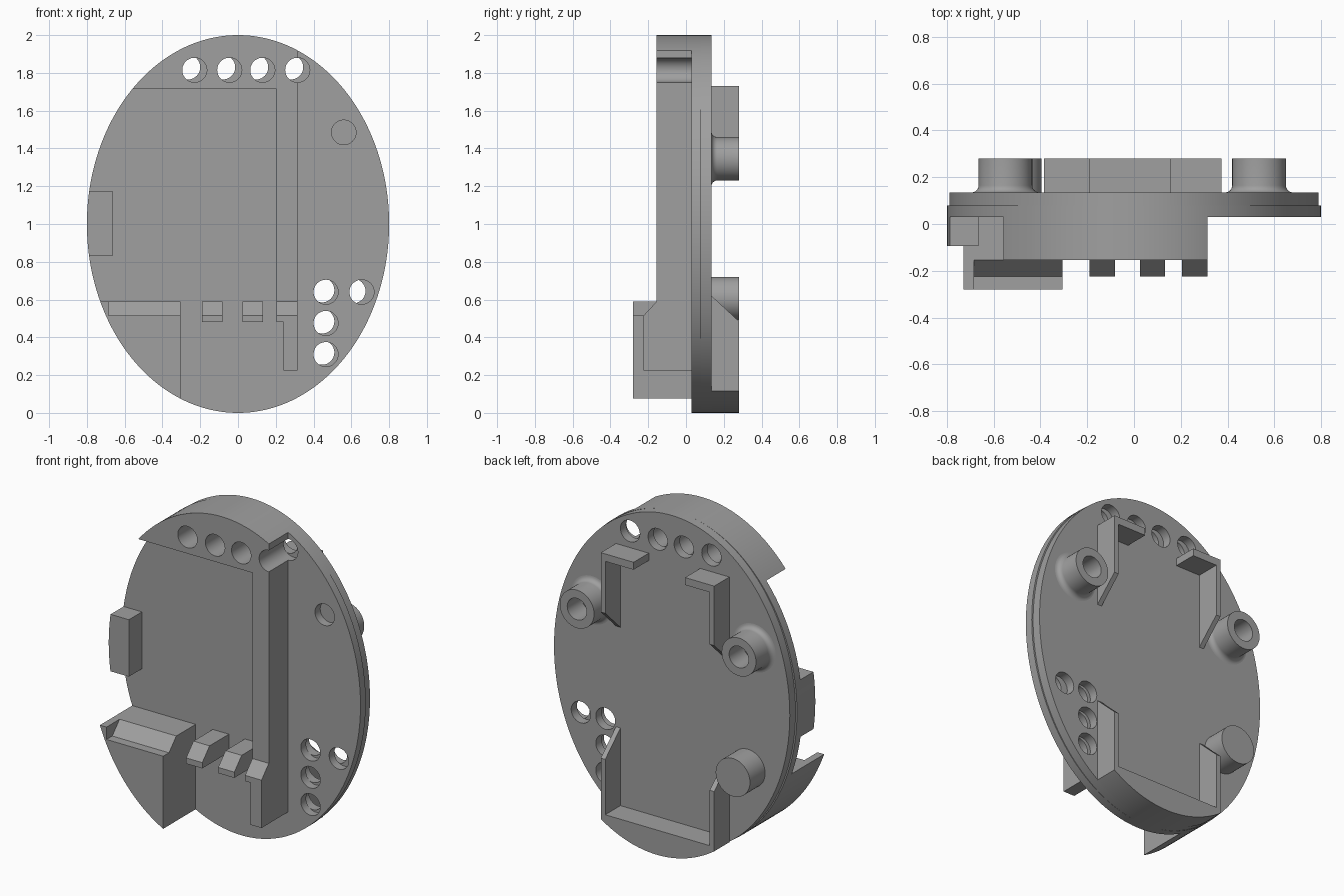
import bpy, bmesh, math
from mathutils import Vector

if "Cube" in bpy.data.objects:
    bpy.data.objects.remove(bpy.data.objects["Cube"])

grey = bpy.data.materials.new("plain grey")
grey.diffuse_color = (0.35, 0.35, 0.35, 1)
grey.use_nodes = True
grey.node_tree.nodes["Principled BSDF"].inputs["Base Color"].default_value = grey.diffuse_color
PLATE, SEAM, BACK, TIP = 0.03, 0.08, 0.135, 0.28


def finish(name, bm):
    bmesh.ops.recalc_face_normals(bm, faces=bm.faces)
    me = bpy.data.meshes.new(name)
    bm.to_mesh(me)
    bm.free()
    me.materials.append(grey)
    ob = bpy.data.objects.new(name, me)
    bpy.context.collection.objects.link(ob)
    return ob


def add_prism(bm, ring, step):
    """Closed prism from a ring of points swept by a vector."""
    a = [bm.verts.new(p) for p in ring]
    b = [bm.verts.new(Vector(p) + Vector(step)) for p in ring]
    bm.faces.new(a)
    bm.faces.new(b[::-1])
    for i in range(len(a)):
        j = (i + 1) % len(a)
        bm.faces.new((a[i], b[i], b[j], a[j]))


def circle(x, z, rx, rz, y, n):
    return [(x + rx * math.cos(2 * math.pi * i / n), y,
             z + rz * math.sin(2 * math.pi * i / n)) for i in range(n)]


def oval(name, y0, y1, cuts=(), rx=0.8):
    """Oval slab; each cut (point, normal) removes the side the normal faces."""
    bm = bmesh.new()
    add_prism(bm, circle(0, 1, rx, 1, y0, 160), (0, y1 - y0, 0))
    for co, no in cuts:
        r = bmesh.ops.bisect_plane(bm, geom=bm.verts[:] + bm.edges[:] + bm.faces[:],
                                   dist=1e-5, plane_co=co, plane_no=no, clear_outer=True)
        edges = [e for e in r["geom_cut"] if isinstance(e, bmesh.types.BMEdge)]
        bmesh.ops.holes_fill(bm, edges=edges, sides=0)
    return finish(name, bm)


def side_profile(name, x0, x1, yz):
    bm = bmesh.new()
    add_prism(bm, [(x0, y, z) for y, z in yz], (x1 - x0, 0, 0))
    return finish(name, bm)


def box(name, x0, x1, y0, y1, z0, z1):
    return side_profile(name, x0, x1, [(y0, z0), (y1, z0), (y1, z1), (y0, z1)])


def drill(name, spots, y0, y1, r=0.065):
    bm = bmesh.new()
    for x, z in spots:
        add_prism(bm, circle(x, z, r, r, y0, 48), (0, y1 - y0, 0))
    return finish(name, bm)


def subtract(ob, cutter):
    m = ob.modifiers.new("cut", "BOOLEAN")
    m.operation, m.solver, m.object = "DIFFERENCE", "EXACT", cutter
    cutter.hide_render = True
    bpy.context.view_layer.objects.active = ob
    bpy.ops.object.modifier_apply(modifier=m.name)


def turned(name, x, z, profile, n=48):
    """Lathe (radius, y) points around an axis along y."""
    bm = bmesh.new()
    vs = [bm.verts.new((x + r, y, z)) for r, y in profile]
    es = [bm.edges.new(p) for p in zip(vs, vs[1:])]
    bmesh.ops.spin(bm, geom=vs + es, cent=(x, 0, z), axis=(0, 1, 0),
                   angle=2 * math.pi, steps=n, use_merge=True)
    bmesh.ops.remove_doubles(bm, verts=bm.verts, dist=1e-4)
    return finish(name, bm)


# Oval plate in two layers, and the raised crown at the top
front = oval("front_plate", PLATE, SEAM)
back = oval("back_plate", SEAM, BACK, rx=0.79)
crown = oval("crown", -0.155, PLATE, [((0, 0, 1.715), (0, 0, -1)), ((0.315, 0, 0), (1, 0, 0))])

# Drilled holes, slightly offset between the layers
top_row = [(-0.23, 1.815), (-0.045, 1.815), (0.13, 1.815), (0.315, 1.815)]
low_set = [(0.465, 0.64), (0.465, 0.475), (0.465, 0.31)]
side_hole = [(0.655, 0.64)]
front_drill = drill("front_drill", top_row + low_set + side_hole, -0.4, 0.2)
blind_drill = drill("blind_drill", [(0.56, 1.485)], -0.2, 0.2)
back_spots = [(x - 0.035, z + 0.015) for x, z in top_row]
back_spots += [(x - 0.02, z + 0.01) for x, z in low_set] + [(0.61, 0.645)]
back_drill = drill("back_drill", back_spots, 0, 0.3)
subtract(front, front_drill)
subtract(front, blind_drill)
subtract(crown, front_drill)
subtract(back, back_drill)

# Corner block with a chamfered ledge
corner = oval("corner_block", -TIP, PLATE,
              [((0, 0, 0.59), (0, 0, 1)), ((-0.305, 0, 0), (1, 0, 0))])
ledge = side_profile("ledge_cutter", -0.685, -0.25,
                     [(-0.155, 0.59), (-0.225, 0.515), (-0.35, 0.515), (-0.35, 0.65), (-0.155, 0.65)])
subtract(corner, ledge)

# Side stop on the left edge
oval("side_stop", -0.095, PLATE, [((0, 0, 1.175), (0, 0, 1)), ((0, 0, 0.83), (0, 0, -1)),
                                  ((-0.665, 0, 0), (1, 0, 0))])

# Two small chamfered prongs, and the tall rail with its foot
hook = [(PLATE, 0.48), (-0.225, 0.48), (-0.225, 0.515), (-0.155, 0.59)]
for i, x in enumerate((-0.19, 0.025)):
    side_profile(f"prong_{i + 1}", x, x + 0.108, hook + [(PLATE, 0.59)])
side_profile("rail", 0.205, 0.315, hook + [(-0.155, 1.715), (PLATE, 1.715)])
box("rail_foot", 0.24, 0.315, -0.225, PLATE, 0.225, 0.48)

# Hollow bosses with flared bases, and a solid peg
fillet = [(0.145 - 0.03 * math.sin(a), 0.165 - 0.03 * math.cos(a))
          for a in [math.pi / 2 * i / 6 for i in range(7)]]
for side, x in (("left", -0.55), ("right", 0.535)):
    turned(f"boss_{side}", x, 1.345,
           fillet + [(0.115, TIP), (0.065, TIP), (0.065, BACK + 0.005), (0, BACK + 0.005)])
turned("peg", -0.51, 0.605, [(0.115, BACK), (0.115, TIP), (0, TIP)])

# Upper back clips: an arm with a slanted end and a flange on top
arm = [(BACK, 1.73), (TIP, 1.73), (TIP, 1.37), (BACK, 1.23)]
side_profile("clip_arm_left", -0.385, -0.355, arm)
side_profile("clip_arm_right", 0.345, 0.375, arm)
box("clip_flange_left", -0.355, -0.19, BACK, TIP, 1.685, 1.73)
box("clip_flange_right", 0.155, 0.345, BACK, TIP, 1.685, 1.73)

# Lower back cradle following the oval rim
cradle = oval("cradle", BACK, TIP, [((0, BACK, 0.62), (0, 0.13, 0.14)),
                                    ((0.375, 0, 0), (1, 0, 0)), ((-0.385, 0, 0), (-1, 0, 0))])
subtract(cradle, box("cradle_cutter", -0.355, 0.345, 0.05, 0.4, 0.15, 1.0))

# Remove cutters and shade
for ob in list(bpy.data.objects):
    if ob.hide_render:
        bpy.data.objects.remove(ob)
for ob in bpy.data.objects:
    ob.select_set(True)
    bpy.context.view_layer.objects.active = ob
bpy.ops.object.shade_smooth_by_angle(angle=math.radians(30))
